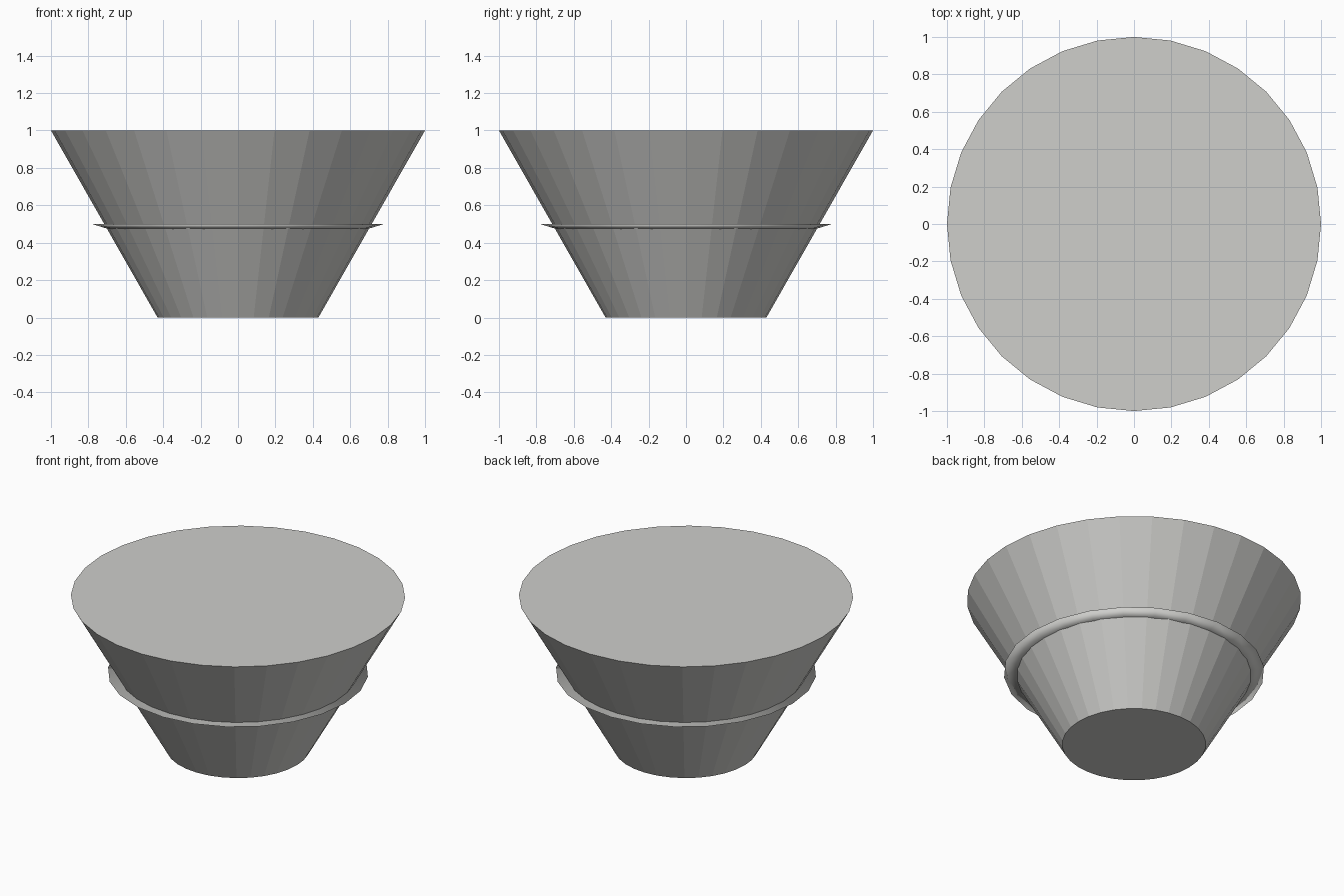
import bpy, math

if "Cube" in bpy.data.objects:
    bpy.data.objects.remove(bpy.data.objects["Cube"])

grey = bpy.data.materials.new("plain grey")
grey.diffuse_color = (0.62, 0.62, 0.60, 1)
grey.use_nodes = True
grey.node_tree.nodes["Principled BSDF"].inputs["Base Color"].default_value = grey.diffuse_color


def frustum(name, sides, r_bottom, r_top, z_bottom, z_top):
    bpy.ops.mesh.primitive_cone_add(vertices=sides, radius1=r_bottom, radius2=r_top,
                                    depth=z_top - z_bottom,
                                    location=(0, 0, (z_bottom + z_top) / 2))
    ob = bpy.context.object
    ob.name = name
    ob.data.materials.append(grey)
    return ob


# Flat-faced tapered body, wide at the top
frustum("tapered_body", 32, 0.43, 1.0, 0.0, 1.0)

# Thin smooth lip around the middle; its lower side slopes into the body
lip = frustum("middle_lip", 24, 0.69, 0.78, 0.472, 0.5)
bpy.ops.object.shade_smooth()
